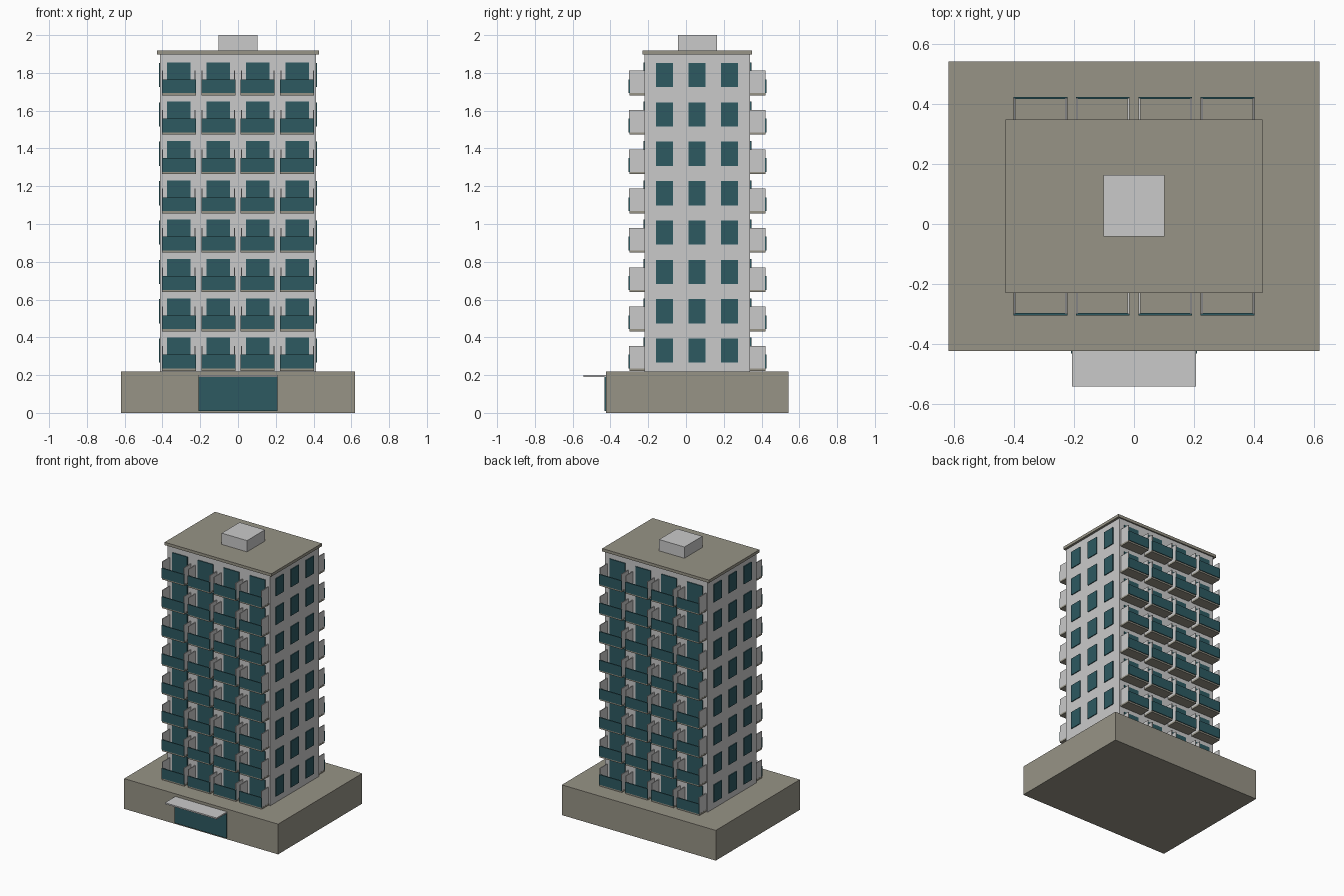
import bpy, bmesh

if "Cube" in bpy.data.objects:
    bpy.data.objects.remove(bpy.data.objects["Cube"])

def material(name, rgb):
    m = bpy.data.materials.new(name)
    m.diffuse_color = (*rgb, 1)
    m.use_nodes = True
    m.node_tree.nodes["Principled BSDF"].inputs["Base Color"].default_value = m.diffuse_color
    return m

TAUPE = material("taupe_concrete", (0.31, 0.295, 0.24))
GREY = material("light_grey_wall", (0.59, 0.59, 0.59))
TEAL = material("dark_teal_glass", (0.026, 0.10, 0.12))

def boxes(name, mat, spans):
    """One object made of boxes given as (x0, x1, y0, y1, z0, z1)."""
    bm = bmesh.new()
    for x0, x1, y0, y1, z0, z1 in spans:
        for v in bmesh.ops.create_cube(bm, size=1)["verts"]:
            v.co.x = x1 if v.co.x > 0 else x0
            v.co.y = y1 if v.co.y > 0 else y0
            v.co.z = z1 if v.co.z > 0 else z0
    me = bpy.data.meshes.new(name)
    bm.to_mesh(me)
    bm.free()
    me.materials.append(mat)
    ob = bpy.data.objects.new(name, me)
    bpy.context.collection.objects.link(ob)
    return ob

MID = 0.06            # tower centre in y
HX, HY = 0.413, 0.28  # tower half sizes
BASE = 0.22           # top of the podium
PITCH = 0.2083        # storey height
PROUD = 0.006         # how far glass stands off the wall

# Podium with entrance
boxes("podium", TAUPE, [(-0.62, 0.62, -0.424, 0.543, 0, BASE)])
boxes("entrance_glass", TEAL, [(-0.21, 0.21, -0.432, -0.423, 0.01, 0.19)])
boxes("entrance_canopy", GREY, [(-0.208, 0.208, -0.543, -0.42, 0.19, 0.20)])

# Tower, roof slab and lift housing
boxes("tower", GREY, [(-HX, HX, MID - HY, MID + HY, BASE, 1.9)])
boxes("roof_slab", TAUPE, [(-0.43, 0.43, MID - 0.29, MID + 0.29, 1.897, 1.918)])
boxes("lift_housing", GREY, [(-0.102, 0.102, MID - 0.102, MID + 0.104, 1.918, 2.0)])

def facing(side, a, b):
    """Y range at distances a to b from the tower centre, front or back."""
    return tuple(sorted((MID + side * a, MID + side * b)))

side_windows, doors, slabs, parapets, fins = [], [], [], [], []
for floor in range(8):
    z = BASE + 0.003 + floor * PITCH
    # Three windows on each end wall
    for s in (-1, 1):
        x0, x1 = sorted((s * (HX - 0.002), s * (HX + PROUD)))
        for yc in (-0.115, 0.058, 0.23):
            side_windows.append((x0, x1, yc - 0.045, yc + 0.045, z + 0.043, z + 0.171))
    # Four balconies on the front and on the back
    for s in (-1, 1):
        for col in range(4):
            xc = (col - 1.5) * 0.2085
            doors.append((xc - 0.062, xc + 0.062, *facing(s, HY - 0.002, HY + PROUD),
                          z + 0.013, z + 0.175))
            slabs.append((xc - 0.09, xc + 0.09, *facing(s, HY - 0.002, 0.36), z, z + 0.012))
            parapets.append((xc - 0.09, xc + 0.09, *facing(s, 0.357, 0.365),
                             z + 0.012, z + 0.085))
            for e in (-1, 1):
                xf = xc + e * 0.086
                fins.append((xf - 0.003, xf + 0.003, *facing(s, HY - 0.002, 0.361),
                             z + 0.012, z + 0.131))

boxes("side_windows", TEAL, side_windows)
boxes("balcony_doors", TEAL, doors)
boxes("balcony_slabs", TAUPE, slabs)
boxes("balcony_parapets", TEAL, parapets)
boxes("balcony_side_screens", GREY, fins)
